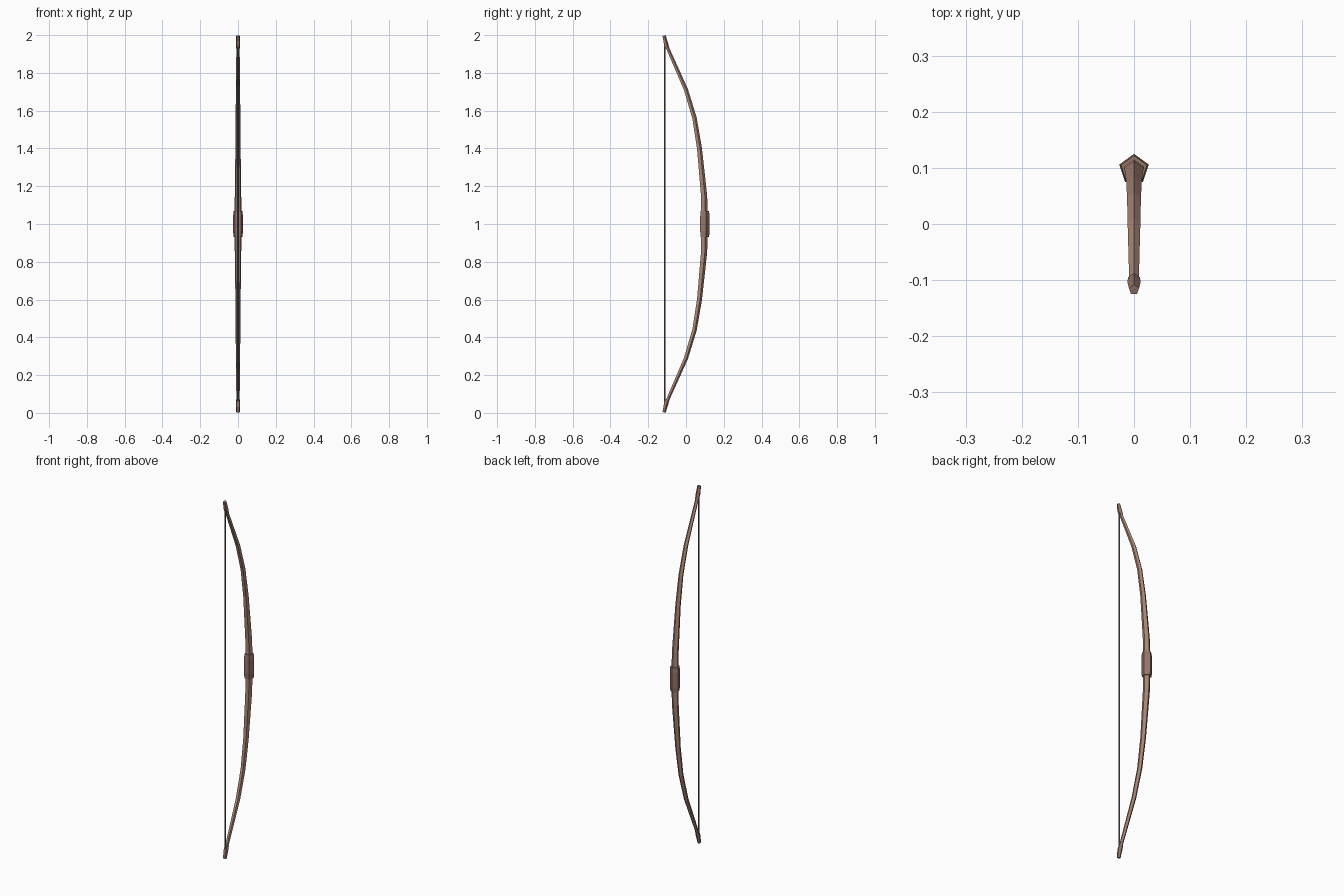
import bpy, bmesh, math
from mathutils import Vector

if "Cube" in bpy.data.objects:
    bpy.data.objects.remove(bpy.data.objects["Cube"])


def material(name, color):
    m = bpy.data.materials.new(name)
    m.diffuse_color = (*color, 1)
    m.use_nodes = True
    m.node_tree.nodes["Principled BSDF"].inputs["Base Color"].default_value = m.diffuse_color
    return m


wood = material("wood", (0.40, 0.24, 0.18))
leather = material("leather", (0.30, 0.18, 0.14))
cord = material("cord", (0.16, 0.13, 0.12))


def tube(name, stations, sides, mat):
    """Flat-faced tube in the YZ plane; stations are (y, z, radius), a corner faces +y."""
    bm = bmesh.new()
    pts = [Vector((0, y, z)) for y, z, r in stations]
    rings = []
    for i, p in enumerate(pts):
        before = (p - pts[i - 1]).normalized() if i else Vector()
        after = (pts[i + 1] - p).normalized() if i + 1 < len(pts) else Vector()
        t = (before + after).normalized()
        n = Vector((0, t.z, -t.y))
        r = stations[i][2]
        rings.append([bm.verts.new(p + r * (math.cos(a) * n + math.sin(a) * Vector((1, 0, 0))))
                      for a in (math.tau * k / sides for k in range(sides))])
    for a, b in zip(rings, rings[1:]):
        for k in range(sides):
            j = (k + 1) % sides
            bm.faces.new((a[k], a[j], b[j], b[k]))
    bm.faces.new(rings[0])
    bm.faces.new(rings[-1])
    bmesh.ops.recalc_face_normals(bm, faces=bm.faces)
    me = bpy.data.meshes.new(name)
    bm.to_mesh(me)
    bm.free()
    me.materials.append(mat)
    ob = bpy.data.objects.new(name, me)
    bpy.context.collection.objects.link(ob)
    return ob


def flipped(stations):
    """Reflect stations about the middle height z = 1, keeping them bottom to top."""
    return [(y, 2 - z, r) for y, z, r in reversed(stations)]


# Curved bow stave, one piece from tip to tip
upper = [(0.094, 1.15, 0.018), (0.070, 1.40, 0.0145), (0.044, 1.56, 0.013),
         (-0.001, 1.71, 0.012), (-0.102, 1.94, 0.009)]
tube("bow_stave", flipped(upper) + [(0.097, 1.0, 0.020)] + upper, 5, wood)

# Wrapped grip
grip = [(0.0975, 1.04, 0.0275), (0.0975, 1.068, 0.0245)]
tube("grip", flipped(grip) + grip, 5, leather)

# Nocks at both tips
nock = [(-0.098, 1.93, 0.011), (-0.107, 1.955, 0.0125), (-0.117, 1.997, 0.0095)]
tube("upper_nock", nock, 5, leather)
tube("lower_nock", flipped(nock), 5, leather)

# Bowstring
tube("bowstring", [(-0.112, 0.04, 0.0042), (-0.112, 1.96, 0.0042)], 5, cord)
